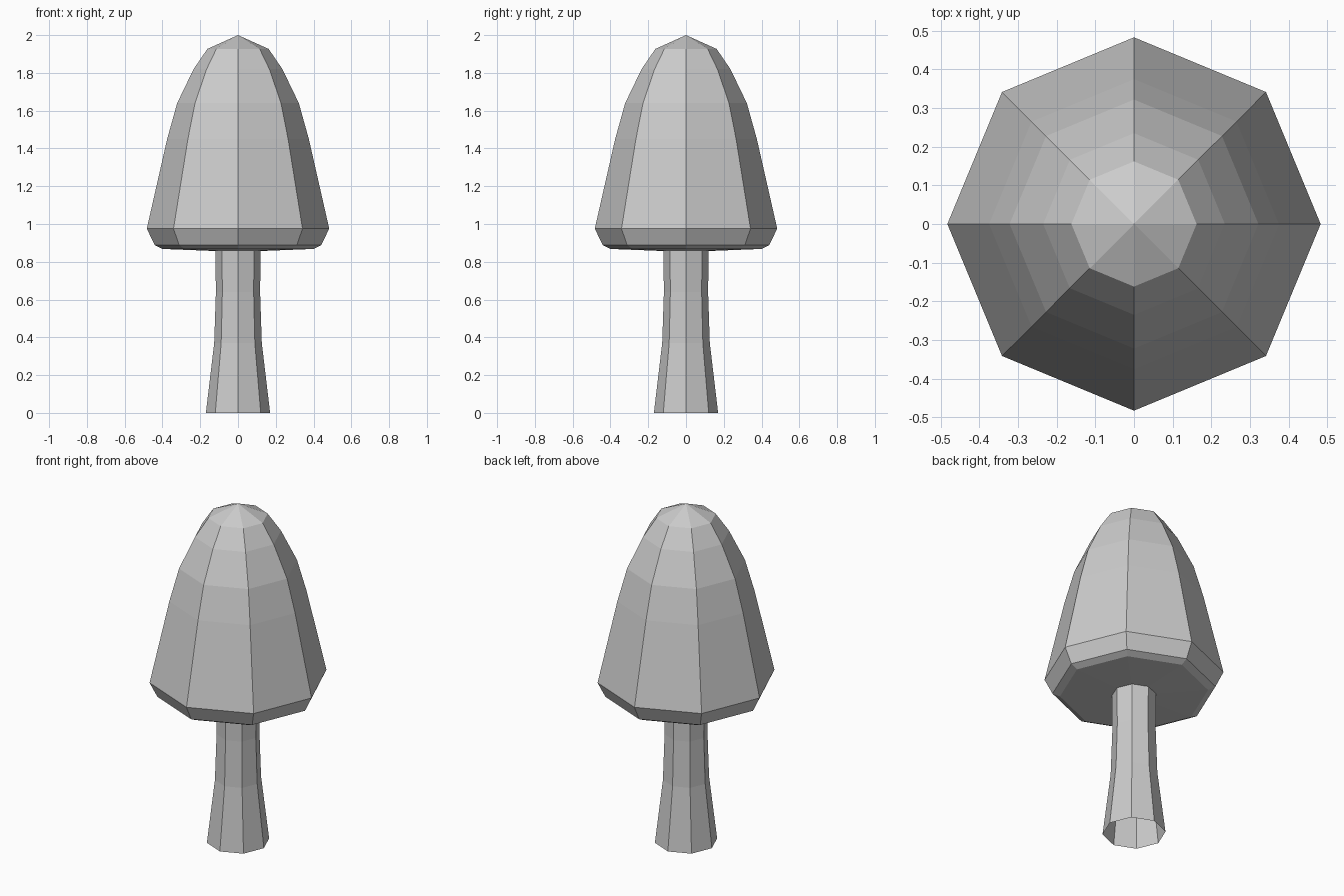
import bpy
import bmesh
import math

if "Cube" in bpy.data.objects:
    bpy.data.objects.remove(bpy.data.objects["Cube"], do_unlink=True)

SIDES = 8

grey = bpy.data.materials.new("plain_grey")
grey.use_nodes = True
colour = (0.6, 0.6, 0.6, 1)
grey.diffuse_color = colour
grey.node_tree.nodes["Principled BSDF"].inputs["Base Color"].default_value = colour


def lathe(name, profile):
    """Spin (radius, height) points, listed bottom to top, into a flat-faced shell."""
    bm = bmesh.new()
    rings = []
    for r, z in profile:
        count = SIDES if r > 0 else 1
        rings.append([bm.verts.new((r * math.cos(math.tau * i / SIDES),
                                    r * math.sin(math.tau * i / SIDES), z))
                      for i in range(count)])
    for low, high in zip(rings, rings[1:]):
        for i in range(SIDES):
            j = (i + 1) % SIDES
            if len(high) == 1:
                bm.faces.new((low[i], low[j], high[0]))
            else:
                bm.faces.new((low[i], low[j], high[j], high[i]))
    mesh = bpy.data.meshes.new(name)
    bm.to_mesh(mesh)
    bm.free()
    mesh.materials.append(grey)
    obj = bpy.data.objects.new(name, mesh)
    bpy.context.collection.objects.link(obj)
    return obj


# Flared stem, open at the foot
lathe("stem", [(0.17, 0), (0.126, 0.37), (0.117, 0.64), (0.12, 0.857)])

# Tall cap: underside, bevelled rim, then the dome to its tip
lathe("cap", [(0.12, 0.857), (0.40, 0.868), (0.44, 0.888), (0.483, 0.975),
              (0.375, 1.45), (0.322, 1.64), (0.235, 1.82), (0.162, 1.927),
              (0, 2)])
